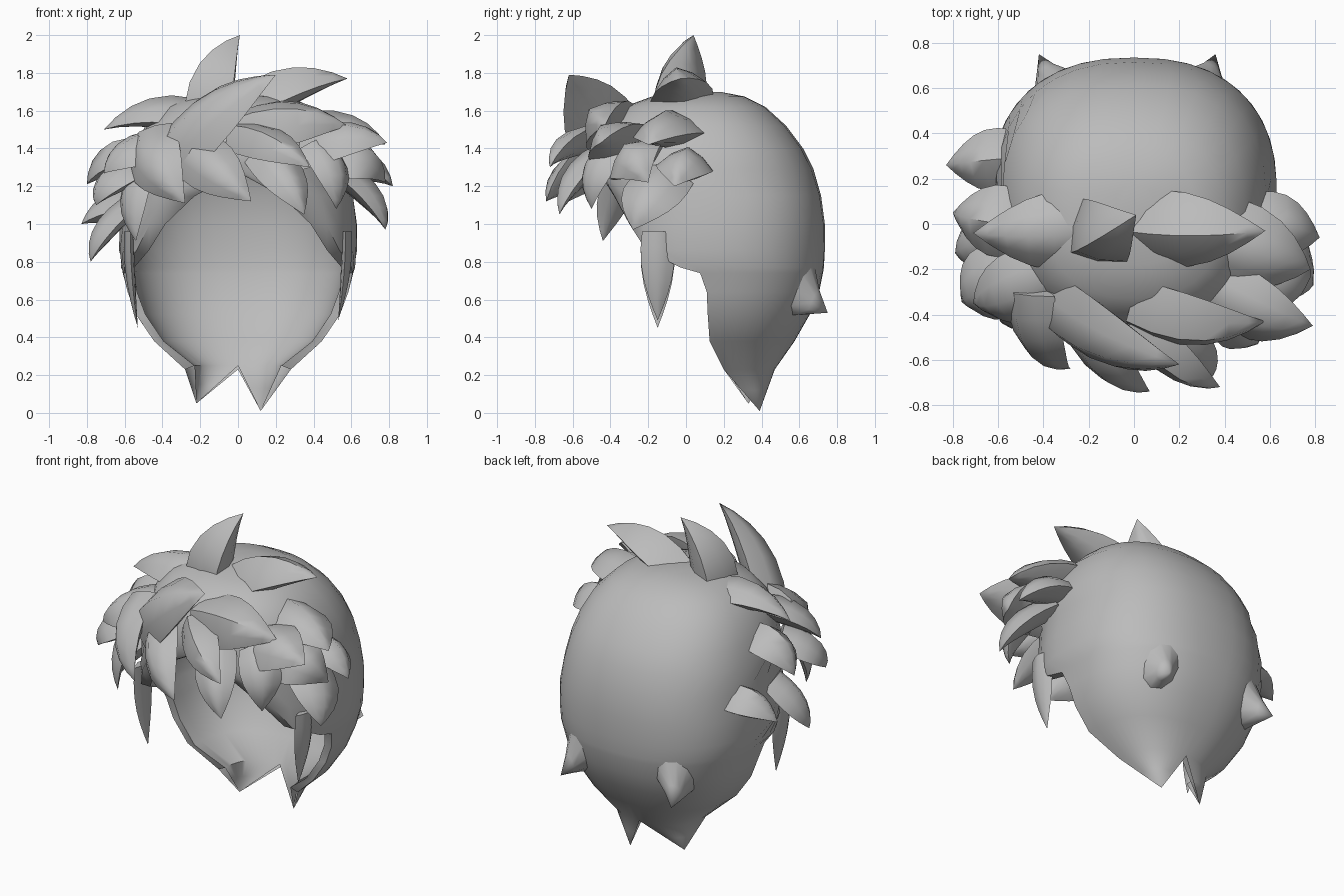
import bpy, bmesh, math
from mathutils import Vector

if "Cube" in bpy.data.objects:
    bpy.data.objects.remove(bpy.data.objects["Cube"])

grey = bpy.data.materials.new("hair grey")
grey.diffuse_color = (0.5, 0.5, 0.5, 1)
grey.use_nodes = True
grey.node_tree.nodes["Principled BSDF"].inputs["Base Color"].default_value = grey.diffuse_color
CENTRE = Vector((0, 0.1, 1.1))


def finish(name, bm, angle):
    bmesh.ops.recalc_face_normals(bm, faces=bm.faces)
    me = bpy.data.meshes.new(name)
    bm.to_mesh(me)
    bm.free()
    me.materials.append(grey)
    ob = bpy.data.objects.new(name, me)
    bpy.context.collection.objects.link(ob)
    bpy.ops.object.select_all(action='DESELECT')
    ob.select_set(True)
    bpy.context.view_layer.objects.active = ob
    bpy.ops.object.shade_smooth_by_angle(angle=math.radians(angle))
    return ob


def spow(v, e):
    return math.copysign(abs(v) ** e, v)


# Scalp shell: rows of (height, half width, front y, back y, opening edge y)
rows = [
    (1.70, 0.08, 0.02, 0.18, None), (1.675, 0.27, -0.18, 0.31, None),
    (1.62, 0.39, -0.33, 0.42, None), (1.52, 0.49, -0.42, 0.53, None),
    (1.40, 0.55, -0.46, 0.62, None), (1.29, 0.585, -0.47, 0.675, None),
    (1.15, 0.61, -0.46, 0.715, -0.38), (1.0, 0.63, -0.45, 0.735, -0.30),
    (0.86, 0.63, -0.44, 0.735, -0.21), (0.77, 0.62, -0.42, 0.73, -0.03),
    (0.74, 0.61, -0.41, 0.725, 0.075), (0.64, 0.585, -0.40, 0.705, 0.11),
    (0.52, 0.54, -0.36, 0.655, 0.115), (0.38, 0.445, -0.25, 0.575, 0.125),
    (0.23, 0.28, -0.05, 0.47, 0.20)]
SEG = 28
EXP = 2 / 2.35
WALL = 0.05
bm = bmesh.new()


def sheet(inset):
    grid = []
    for z, w, f, b, edge in rows:
        w, f, b = max(w - inset, 0.04), f + inset, b - inset
        cy, d = (f + b) / 2, max((b - f) / 2, 0.04)
        z += 0.02 * inset / WALL if z < 0.3 else -inset * max(0, (z - 1.1) / 0.6)
        reach = math.pi
        if edge is not None:
            reach = math.acos(spow(max(-1, (edge - cy) / d), 1 / EXP))
        ring = []
        for i in range(SEG + 1):
            a = -reach + 2 * reach * i / SEG
            ring.append(bm.verts.new((w * spow(math.sin(a), EXP),
                                      cy + d * spow(math.cos(a), EXP), z)))
        grid.append(ring)
    for r0, r1 in zip(grid, grid[1:]):
        for i in range(SEG):
            bm.faces.new((r0[i], r0[i + 1], r1[i + 1], r1[i]))
    bm.faces.new(grid[0][:-1])
    return grid


outer, inner = sheet(0), sheet(WALL)
# Rim joining both sheets along the sides of the opening
for j in range(5, len(rows) - 1):
    for i in (0, SEG):
        bm.faces.new((outer[j][i], outer[j + 1][i], inner[j + 1][i], inner[j][i]))

# Nape points: both lower edges drawn down into two shared tips
for first, last, tip in ((0, 14, (-0.22, 0.33, 0.05)), (14, SEG, (0.12, 0.39, 0.01))):
    tip = Vector(tip)
    end = bm.verts.new(tip)
    for grid in (outer, inner):
        upper = grid[-1][first:last + 1]
        lower = [bm.verts.new(v.co.lerp(tip, 0.5)) for v in upper]
        for i in range(len(upper) - 1):
            bm.faces.new((upper[i], upper[i + 1], lower[i + 1], lower[i]))
            bm.faces.new((lower[i], lower[i + 1], end))
bmesh.ops.remove_doubles(bm, verts=bm.verts, dist=0.0005)
finish("scalp_shell", bm, 50)

# Lock of hair: leaf-shaped tapering horn with sharp side edges and a rounded ridge
TAPER = [(0, 0.92), (0.18, 1), (0.36, 0.98), (0.54, 0.83), (0.7, 0.6), (0.86, 0.3)]
SECTION = [(1, 0), (0.55, 0.6), (0, 1), (-0.55, 0.6), (-1, 0), (-0.5, -0.4), (0, -0.55), (0.5, -0.4)]


def lock(name, base, tip, width, thick, bulge=0.08, facing=None):
    base, tip = Vector(base), Vector(tip)
    mid = (base + tip) / 2
    out = Vector(facing).normalized() if facing else (mid - CENTRE).normalized()
    ctrl = mid + out * bulge * 2
    bm = bmesh.new()
    rings = []
    for t, s in TAPER:
        p = base * (1 - t) ** 2 + ctrl * 2 * t * (1 - t) + tip * t * t
        tan = ((ctrl - base) * (1 - t) + (tip - ctrl) * t).normalized()
        side = tan.cross(out).normalized()
        up = side.cross(tan)
        rings.append([bm.verts.new(p + side * u * s * width / 2 + up * v * s * thick / 2)
                      for u, v in SECTION])
    n = len(SECTION)
    for r0, r1 in zip(rings, rings[1:]):
        for i in range(n):
            bm.faces.new((r0[i], r0[(i + 1) % n], r1[(i + 1) % n], r1[i]))
    end = bm.verts.new(tip)
    for i in range(n):
        bm.faces.new((rings[-1][i], rings[-1][(i + 1) % n], end))
    bm.faces.new(rings[0])
    finish(name, bm, 55)


# Crown locks
lock("crown_lock_tall", (-0.15, -0.03, 1.52), (0.01, 0.04, 2.0), 0.34, 0.34, 0.045, (-0.7, -0.5, 0.4))
lock("crown_lock_right", (0.04, -0.01, 1.58), (0.58, -0.03, 1.77), 0.34, 0.28, 0.04, (0, -0.2, 1))
lock("crown_lock_left", (-0.15, -0.01, 1.52), (-0.71, -0.04, 1.5), 0.36, 0.24, 0.06, (-0.2, -0.2, 1))
lock("crown_lock_far_right", (0.28, -0.02, 1.46), (0.78, -0.2, 1.42), 0.38, 0.26, 0.06)

# Upper front locks
lock("front_lock_large", (-0.34, -0.33, 1.34), (0.2, -0.62, 1.79), 0.42, 0.28, 0.045, (-0.3, -0.7, 0.65))
lock("front_lock_centre", (0.02, -0.35, 1.48), (0.58, -0.43, 1.52), 0.34, 0.26, 0.055, (0.1, -0.75, 0.65))
lock("front_lock_right", (0.34, -0.27, 1.37), (0.79, -0.45, 1.43), 0.36, 0.24, 0.055, (0.3, -0.6, 0.7))
lock("front_lock_left", (-0.36, -0.22, 1.42), (-0.71, -0.35, 1.27), 0.36, 0.2, 0.05)

# Fringe
lock("fringe_left", (-0.46, -0.28, 1.43), (-0.28, -0.64, 1.11), 0.34, 0.2, 0.07)
lock("fringe_centre", (-0.24, -0.41, 1.38), (0.07, -0.74, 1.12), 0.3, 0.2, 0.05)
lock("fringe_high", (0.0, -0.42, 1.46), (0.38, -0.72, 1.3), 0.24, 0.18, 0.06)
lock("fringe_right", (0.14, -0.42, 1.36), (0.35, -0.67, 1.05), 0.26, 0.18, 0.05)
lock("fringe_outer_right", (0.42, -0.38, 1.4), (0.52, -0.5, 1.08), 0.26, 0.16, 0.05)
lock("fringe_outer_left", (-0.52, -0.31, 1.28), (-0.54, -0.44, 0.91), 0.24, 0.12, 0.03)

# Side locks
lock("right_lock_front", (0.5, -0.25, 1.32), (0.78, -0.2, 1.22), 0.34, 0.22, 0.07, (0.3, -0.5, 0.7))
lock("right_lock_back", (0.52, 0.01, 1.3), (0.82, -0.06, 1.2), 0.3, 0.22, 0.035, (0.5, 0, 0.7))
lock("right_lock_low", (0.54, -0.1, 1.25), (0.78, -0.28, 0.97), 0.34, 0.18, 0.05)
lock("left_lock_upper", (-0.5, 0.0, 1.34), (-0.8, 0.05, 1.21), 0.32, 0.24, 0.04, (-0.5, 0, 0.7))
lock("left_lock_back", (-0.53, 0.29, 1.07), (-0.83, 0.26, 1.0), 0.28, 0.22, 0.025, (-0.3, 0, 0.9))
lock("left_lock_front", (-0.52, -0.2, 1.28), (-0.75, -0.34, 1.1), 0.34, 0.2, 0.05)
lock("left_lock_low", (-0.57, -0.05, 1.08), (-0.78, -0.13, 0.8), 0.26, 0.16, 0.04)

# Sideburns
for name, s, z in (("left", -1, 0.45), ("right", 1, 0.49)):
    lock("sideburn_" + name, (s * 0.57, -0.15, 0.96), (s * 0.53, -0.15, z), 0.18, 0.07, 0.01, (s, 0, 0))


def back_y(x, z):
    for (z0, w0, f0, b0, _), (z1, w1, f1, b1, _) in zip(rows, rows[1:]):
        if z1 <= z <= z0:
            t = (z0 - z) / (z0 - z1)
            w, f, b = w0 + (w1 - w0) * t, f0 + (f1 - f0) * t, b0 + (b1 - b0) * t
            return (f + b) / 2 + (b - f) / 2 * (1 - abs(x / w) ** (2 / EXP)) ** (EXP / 2)


# Hooked points low on the back, rising out of the shell surface
for name, cx, tip in (("right", 0.32, (0.36, 0.75, 0.53)), ("left", -0.35, (-0.42, 0.75, 0.53))):
    tip = Vector(tip)
    bm = bmesh.new()
    end = bm.verts.new(tip)
    rim, mid = [], []
    for k in range(10):
        a = math.tau * k / 10
        x, z = cx + 0.095 * math.cos(a), 0.65 + 0.14 * math.sin(a)
        p = Vector((x, back_y(x, z) - 0.008, z))
        rim.append(bm.verts.new(p))
        mid.append(bm.verts.new(p.lerp(tip, 0.55) + Vector((0, -0.01, 0))))
    for k in range(10):
        n = (k + 1) % 10
        bm.faces.new((rim[k], rim[n], mid[n], mid[k]))
        bm.faces.new((mid[k], mid[n], end))
    finish("back_point_" + name, bm, 55)
